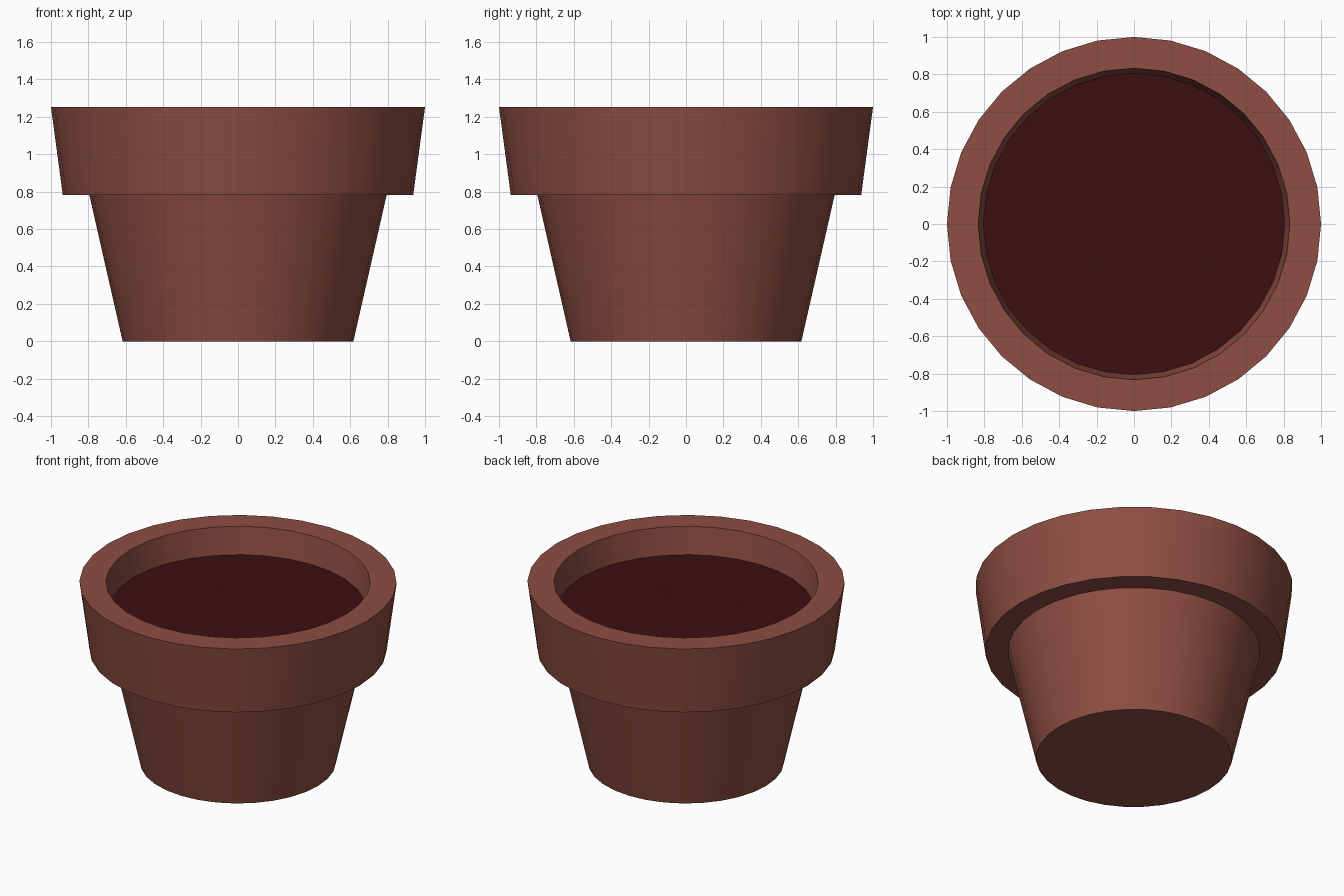
import bpy, bmesh, math, random

if "Cube" in bpy.data.objects:
    bpy.data.objects.remove(bpy.data.objects["Cube"])

random.seed(4)
SIDES = 32


def material(name, rgb):
    m = bpy.data.materials.new(name)
    m.diffuse_color = (*rgb, 1)
    m.use_nodes = True
    m.node_tree.nodes["Principled BSDF"].inputs["Base Color"].default_value = m.diffuse_color
    return m


def add_ring(bm, r, z, wobble=0.0):
    ring = []
    for i in range(SIDES):
        a = 2 * math.pi * i / SIDES
        ring.append(bm.verts.new((r * math.cos(a), r * math.sin(a),
                                  z + random.uniform(-wobble, wobble))))
    return ring


def bridge(bm, a, b):
    for i in range(SIDES):
        j = (i + 1) % SIDES
        bm.faces.new((a[i], a[j], b[j], b[i]))


def finish(bm, name, mat):
    me = bpy.data.meshes.new(name)
    bm.to_mesh(me)
    bm.free()
    me.materials.append(mat)
    ob = bpy.data.objects.new(name, me)
    bpy.context.collection.objects.link(ob)
    bpy.ops.object.select_all(action='DESELECT')
    ob.select_set(True)
    bpy.context.view_layer.objects.active = ob
    bpy.ops.object.shade_smooth_by_angle(angle=math.radians(30))


# Pot: outer wall, rim collar, lip and inner wall down to just below the soil
profile = [(0.617, 0), (0.795, 0.783), (0.937, 0.783), (1.0, 1.253),
           (0.833, 1.253), (0.803, 1.05)]
bm = bmesh.new()
rings = [add_ring(bm, r, z) for r, z in profile]
for lower, upper in zip(rings, rings[1:]):
    bridge(bm, lower, upper)
bm.faces.new(list(reversed(rings[0])))
finish(bm, "pot", material("terracotta", (0.27, 0.075, 0.055)))

# Soil: nearly flat disc with a faintly uneven surface
bm = bmesh.new()
outer = add_ring(bm, 0.806, 1.068)
for r in (0.55, 0.28):
    inner = add_ring(bm, r, 1.068, 0.004)
    bridge(bm, outer, inner)
    outer = inner
centre = bm.verts.new((0, 0, 1.068))
for i in range(SIDES):
    bm.faces.new((outer[i], outer[(i + 1) % SIDES], centre))
finish(bm, "soil", material("soil", (0.045, 0.005, 0.006)))
